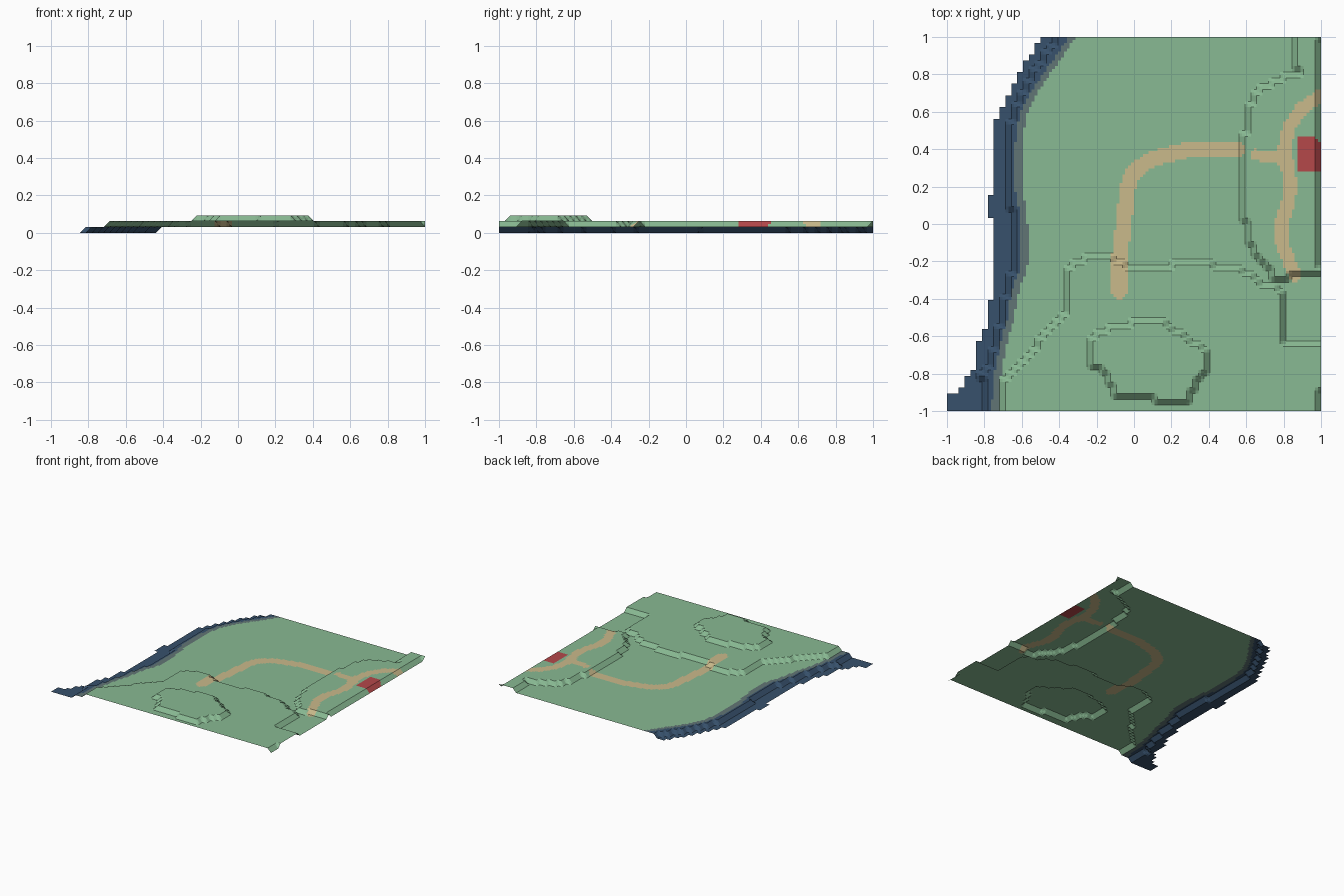
import bpy, math

if "Cube" in bpy.data.objects:
    bpy.data.objects.remove(bpy.data.objects["Cube"])

N, SUB = 64, 2              # terrain tiles per side, colour cells per tile
T = 2.0 / N                 # tile size, also the height of one terrace
SNAP = 0.012

# Shore lines as (y, x) pairs
SHEET_EDGE = [(-1, -1), (-.91, -1), (-.89, -.94), (-.85, -.91), (-.81, -.875), (-.78, -.845),
              (-.65, -.84), (-.6, -.81), (-.5, -.785), (-.43, -.775), (-.38, -.75), (-.28, -.75),
              (.02, -.75), (.04, -.78), (.14, -.78), (.17, -.75), (.5, -.75), (.6, -.72),
              (.7, -.66), (.8, -.62), (.9, -.56), (.96, -.52), (1, -.47)]
LAND_STEP = [(-1, -.78), (-.86, -.78), (-.8, -.81), (-.74, -.75), (-.6, -.72), (-.45, -.69),
             (-.3, -.656), (-.2, -.625), (0, -.63), (.15, -.656), (.5, -.656), (.6, -.63),
             (.7, -.58), (.8, -.53), (.9, -.47), (1, -.4)]
GRASS_EDGE = [(-1, -.725), (-.8, -.71), (-.7, -.69), (-.6, -.67), (-.5, -.64), (-.4, -.625),
              (-.3, -.6), (-.25, -.572), (-.1, -.565), (0, -.57), (.1, -.58), (.2, -.6),
              (.4, -.6), (.5, -.59), (.6, -.57), (.7, -.52), (.8, -.45), (.9, -.38), (1, -.31)]

# Terrace outlines (upper edge of each slope)
EAST_TERRACE = [(1, 1), (.875, 1), (.875, .84), (.906, .84), (.906, .8), (.82, .78), (.75, .75),
                (.69, .71), (.656, .67), (.625, .6), (.625, .5), (.594, .45), (.594, .03),
                (.625, 0), (.625, -.08), (.656, -.14), (.72, -.22), (.75, -.28), (.82, -.28),
                (.85, -.25), (1, -.25)]
SOUTH_TERRACE = [(-.69, -1), (-.69, -.87), (-.656, -.8), (-.6, -.75), (-.53, -.68), (-.47, -.6),
                 (-.41, -.55), (-.344, -.48), (-.344, -.25), (-.31, -.22), (-.25, -.19),
                 (-.125, -.19), (-.09, -.22), (0, -.25), (.19, -.25), (.22, -.22), (.4, -.22),
                 (.44, -.25), (.55, -.25), (.6, -.28), (.65, -.31), (.7, -.344), (.78, -.36),
                 (.78, -.656), (.84, -.656), (.875, -.64), (1, -.64), (1, -.875), (.97, -.9),
                 (.97, -1)]
HILL = [(-.22, -.62), (-.19, -.58), (-.06, -.56), (0, -.53), (.15, -.53), (.19, -.56),
        (.25, -.6), (.31, -.64), (.375, -.67), (.375, -.78), (.32, -.82), (.31, -.87),
        (.28, -.94), (.125, -.94), (.12, -.906), (-.09, -.906), (-.125, -.85), (-.15, -.78),
        (-.22, -.75)]
TERRACES = [EAST_TERRACE, SOUTH_TERRACE, HILL]

# Dirt tracks: (half width, centre line)
TRACKS = [(.042, [(-.08, -.36), (-.08, -.2), (-.055, 0), (-.035, .2), (0, .28), (.08, .34),
                  (.2, .375), (.3, .398), (.55, .398)]),
          (.03, [(.65, .37), (.75, .355), (.82, .34)]),
          (.036, [(1.02, .7), (.9, .62), (.83, .52), (.805, .4), (.84, .2), (.82, .1),
                  (.785, 0), (.79, -.1), (.83, -.2), (.86, -.27)])]


def lerp_table(table, y):
    for (y0, x0), (y1, x1) in zip(table, table[1:]):
        if y <= y1:
            return x0 + (x1 - x0) * (y - y0) / (y1 - y0)
    return table[-1][1]


def line_distance(x, y, pts):
    best = 9.0
    for (ax, ay), (bx, by) in zip(pts, pts[1:]):
        dx, dy = bx - ax, by - ay
        t = ((x - ax) * dx + (y - ay) * dy) / (dx * dx + dy * dy)
        t = min(1, max(0, t))
        best = min(best, math.hypot(x - ax - t * dx, y - ay - t * dy))
    return best


def inside(x, y, poly):
    loop = poly + poly[:1]
    hit = False
    for (ax, ay), (bx, by) in zip(loop, loop[1:]):
        if (ay > y) != (by > y) and x < ax + (bx - ax) * (y - ay) / (by - ay):
            hit = not hit
    return hit or line_distance(x, y, poly) < SNAP


def level(i, j):
    """Terrace level of one grid corner."""
    x, y = -1 + i * T, -1 + j * T
    if x < lerp_table(LAND_STEP, y) - SNAP:
        return 0
    return 1 + sum(inside(x, y, p) for p in TERRACES)


LEVEL = [[level(i, j) for j in range(N + 1)] for i in range(N + 1)]


def height(a, b):
    """Height at a fine grid corner, blended over its tile."""
    i, j = min(a // SUB, N - 1), min(b // SUB, N - 1)
    u, v = a / SUB - i, b / SUB - j
    low = LEVEL[i][j] * (1 - u) + LEVEL[i + 1][j] * u
    high = LEVEL[i][j + 1] * (1 - u) + LEVEL[i + 1][j + 1] * u
    return (low * (1 - v) + high * v) * T


def region(x, y):
    """Which surface covers this spot."""
    grass = lerp_table(GRASS_EDGE, y)
    if x < grass - .037:
        return "water"
    if x < grass:
        return "river_bank"
    if x > .875 and .285 < y < .468 and x + y < 1.435:
        return "building_plot"
    if any(line_distance(x, y, pts) < w for w, pts in TRACKS):
        return "dirt_track"
    return "grass_land"


def linear(c):
    c /= 255
    return c / 12.92 if c <= .04045 else ((c + .055) / 1.055) ** 2.4


COLOURS = {"water": ("deep blue", (55, 81, 108)),
           "river_bank": ("slate grey", (97, 117, 117)),
           "building_plot": ("brick red", (181, 72, 74)),
           "dirt_track": ("sand", (202, 186, 139)),
           "grass_land": ("meadow green", (137, 186, 147))}

# Sort the fine cells by surface
cells = {name: [] for name in COLOURS}
for j in range(N):
    edge = lerp_table(SHEET_EDGE, -1 + (j + .5) * T)
    for i in range(N):
        if -1 + (i + .5) * T < edge:
            continue
        for a in range(i * SUB, i * SUB + SUB):
            for b in range(j * SUB, j * SUB + SUB):
                f = T / SUB
                cells[region(-1 + (a + .5) * f, -1 + (b + .5) * f)].append((a, b))

# One sheet object per surface
for name, (colour, rgb) in COLOURS.items():
    index, verts, faces = {}, [], []
    for a, b in cells[name]:
        face = []
        for p in ((a, b), (a + 1, b), (a + 1, b + 1), (a, b + 1)):
            if p not in index:
                index[p] = len(verts)
                verts.append((-1 + p[0] * T / SUB, -1 + p[1] * T / SUB, height(*p)))
            face.append(index[p])
        faces.append(face)
    mesh = bpy.data.meshes.new(name)
    mesh.from_pydata(verts, [], faces)
    mat = bpy.data.materials.new(colour)
    mat.diffuse_color = (*[linear(c) for c in rgb], 1)
    mat.use_nodes = True
    mat.node_tree.nodes["Principled BSDF"].inputs["Base Color"].default_value = mat.diffuse_color
    mesh.materials.append(mat)
    bpy.context.collection.objects.link(bpy.data.objects.new(name, mesh))
